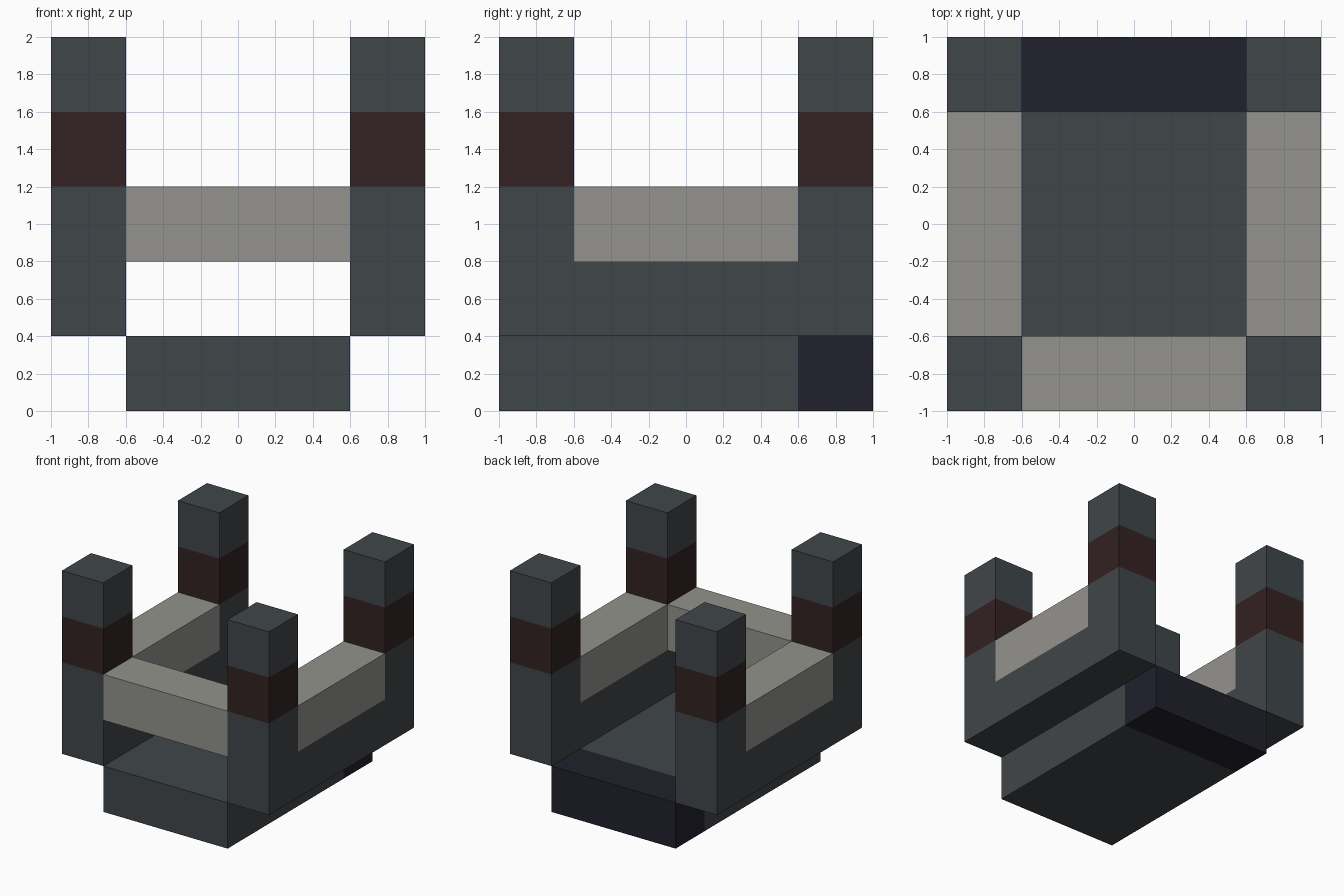
import bpy
import bmesh

cube = bpy.data.objects.get("Cube")
if cube:
    bpy.data.objects.remove(cube, do_unlink=True)


def make_material(name, rgb):
    mat = bpy.data.materials.new(name)
    mat.use_nodes = True
    colour = (*rgb, 1)
    mat.diffuse_color = colour
    mat.node_tree.nodes["Principled BSDF"].inputs["Base Color"].default_value = colour
    return mat


slate = make_material("slate", (0.051, 0.061, 0.067))
stone = make_material("pale_stone", (0.292, 0.288, 0.266))
maroon = make_material("dark_maroon", (0.033, 0.016, 0.016))
navy = make_material("dark_navy", (0.015, 0.015, 0.026))


def extrude_profile(name, profile, x0, x1, mats, cuts=(), rule=None):
    """Extrude a (y, z) outline from x0 to x1, cut it, and colour faces by rule."""
    bm = bmesh.new()
    face = bm.faces.new([bm.verts.new((x0, y, z)) for y, z in profile])
    side = bmesh.ops.extrude_face_region(bm, geom=[face])["geom"]
    moved = [v for v in side if isinstance(v, bmesh.types.BMVert)]
    bmesh.ops.translate(bm, verts=moved, vec=(x1 - x0, 0, 0))
    for point, normal in cuts:
        geom = bm.verts[:] + bm.edges[:] + bm.faces[:]
        bmesh.ops.bisect_plane(bm, geom=geom, plane_co=point, plane_no=normal)
    bmesh.ops.recalc_face_normals(bm, faces=bm.faces)
    if rule:
        for f in bm.faces:
            f.material_index = rule(f.calc_center_median())
    mesh = bpy.data.meshes.new(name)
    bm.to_mesh(mesh)
    bm.free()
    for mat in mats:
        mesh.materials.append(mat)
    obj = bpy.data.objects.new(name, mesh)
    bpy.context.collection.objects.link(obj)
    return obj


def rect(y0, y1, z0, z1):
    return [(y0, z0), (y1, z0), (y1, z1), (y0, z1)]


# Base slab with a dark rear end
extrude_profile("base", rect(-1, 1, 0, 0.4), -0.6, 0.6, [slate, navy],
                [((0, 0.6, 0), (0, 1, 0))], lambda c: int(c.y > 0.6))

# Side frames: low wall with a banded post at each end, and a pale rail between
frame = [(-1, 0.4), (1, 0.4), (1, 2), (0.6, 2), (0.6, 0.8),
         (-0.6, 0.8), (-0.6, 2), (-1, 2)]
bands = [((0, 0, z), (0, 0, 1)) for z in (1.2, 1.6)]
for label, x0, x1 in (("left", 0.6, 1), ("right", -1, -0.6)):
    extrude_profile(label + "_frame", frame, x0, x1, [slate, maroon], bands,
                    lambda c: int(1.2 < c.z < 1.6))
    extrude_profile(label + "_rail", rect(-0.6, 0.6, 0.8, 1.2), x0, x1, [stone])

# Front rail joining the two front posts
extrude_profile("front_rail", rect(-1, -0.6, 0.8, 1.2), -0.6, 0.6, [stone])
